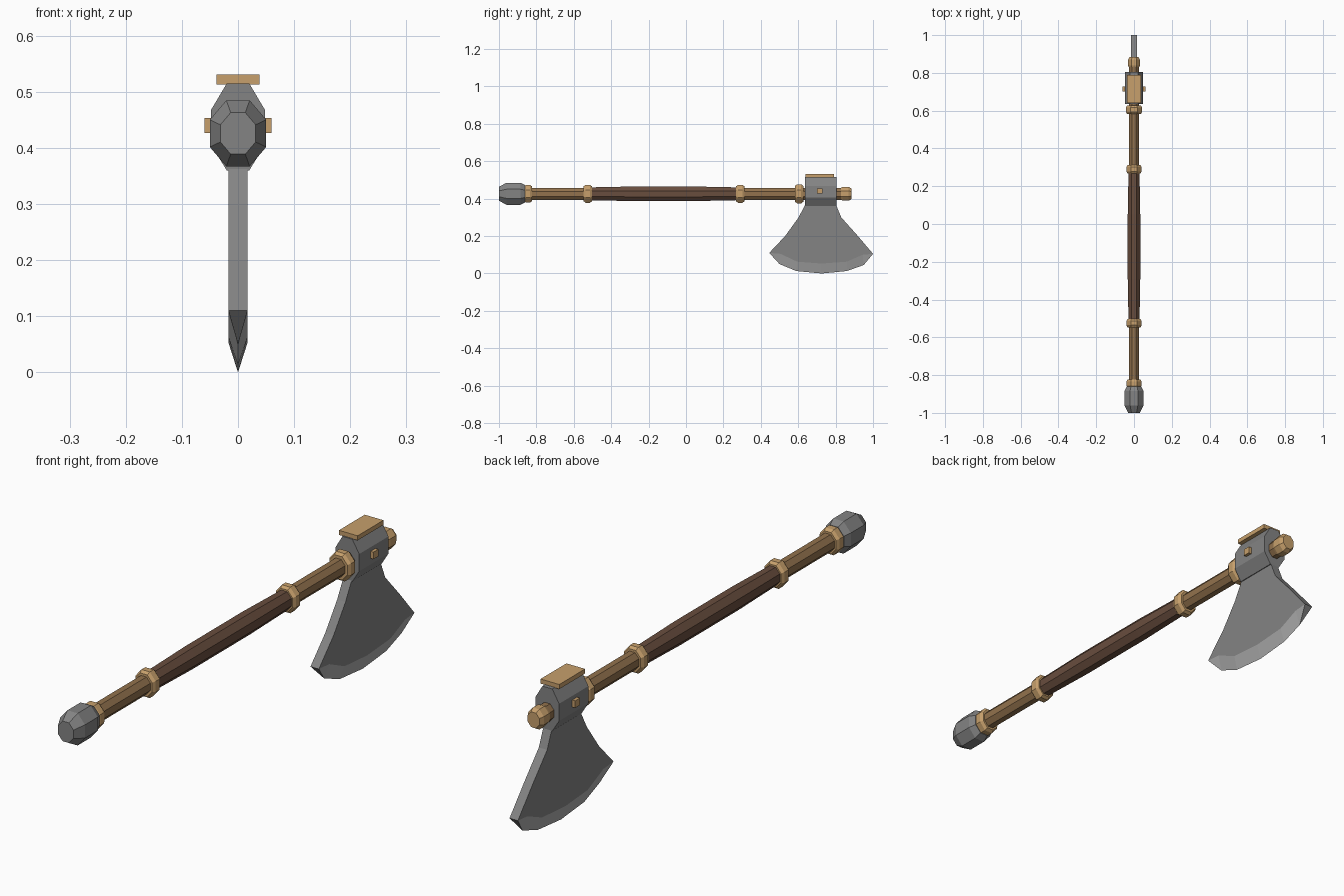
import bpy, bmesh, math
from mathutils import Vector

cube = bpy.data.objects.get("Cube")
if cube:
    bpy.data.objects.remove(cube, do_unlink=True)

AXIS_Z = 0.426
SQUASH = 0.85  # shaft sections are narrower in x than in z


def material(name, rgb):
    m = bpy.data.materials.new(name)
    m.use_nodes = True
    m.diffuse_color = (*rgb, 1)
    m.node_tree.nodes["Principled BSDF"].inputs["Base Color"].default_value = (*rgb, 1)
    return m


steel = material("dark steel", (0.23, 0.23, 0.23))
edge_steel = material("bright edge steel", (0.42, 0.42, 0.42))
brass = material("brass", (0.57, 0.35, 0.15))
wood = material("tan wood", (0.29, 0.17, 0.075))
leather = material("brown leather", (0.14, 0.075, 0.048))


def finish(name, bm, *mats):
    bmesh.ops.recalc_face_normals(bm, faces=bm.faces)
    mesh = bpy.data.meshes.new(name)
    bm.to_mesh(mesh)
    bm.free()
    for m in mats:
        mesh.materials.append(m)
    obj = bpy.data.objects.new(name, mesh)
    bpy.context.collection.objects.link(obj)
    return obj


def loft(name, sections, mat):
    """Skin a list of closed point rings and cap both ends."""
    bm = bmesh.new()
    rings = [[bm.verts.new(p) for p in s] for s in sections]
    n = len(rings[0])
    for a, b in zip(rings, rings[1:]):
        for i in range(n):
            j = (i + 1) % n
            bm.faces.new((a[i], a[j], b[j], b[i]))
    bm.faces.new(rings[0])
    bm.faces.new(rings[-1])
    return finish(name, bm, mat)


def octagon(y, r):
    c = r / math.cos(math.pi / 8)
    angles = [math.pi / 8 + i * math.pi / 4 for i in range(8)]
    return [(c * SQUASH * math.cos(a), y, AXIS_Z + c * math.sin(a)) for a in angles]


def turned(name, profile, mat):
    return loft(name, [octagon(y, r) for y, r in profile], mat)


def collar(name, y, r, half=0.022):
    turned(name, [(y - half, r * 0.84), (y - half * 0.5, r),
                  (y + half * 0.5, r), (y + half, r * 0.84)], brass)


def box(name, center, size, mat):
    bm = bmesh.new()
    bmesh.ops.create_cube(bm, size=1)
    for v in bm.verts:
        v.co = Vector(a * b for a, b in zip(v.co, size)) + Vector(center)
    return finish(name, bm, mat)


# Pommel, shaft and grip
turned("pommel", [(-1, 0.037), (-0.96, 0.059), (-0.885, 0.059), (-0.86, 0.046)], steel)
turned("shaft", [(-0.87, 0.032), (0.85, 0.032)], wood)
turned("grip", [(-0.53, 0.034), (-0.38, 0.037), (-0.29, 0.039),
                (0.05, 0.039), (0.14, 0.037), (0.29, 0.034)], leather)

# Collars along the shaft
for name, y, r in (("pommel_collar", -0.845, 0.047), ("lower_grip_collar", -0.525, 0.048),
                   ("upper_grip_collar", 0.29, 0.048), ("head_collar", 0.605, 0.051)):
    collar(name, y, r)
turned("end_cap", [(0.83, 0.033), (0.84, 0.037), (0.87, 0.037), (0.885, 0.028)], brass)

# Socket that holds the blade on the shaft
half_ring = [(0.02, 0.36), (0.048, 0.405), (0.048, 0.468), (0.02, 0.515)]
ring = half_ring + [(-x, z) for x, z in reversed(half_ring)]
loft("socket", [[(x, y, z) for x, z in ring] for y in (0.635, 0.805)], steel)
box("top_plate", (0, 0.715, 0.522), (0.076, 0.15, 0.017), brass)
box("cross_pin", (0, 0.715, 0.44), (0.12, 0.028, 0.026), brass)

# Blade: flat cheeks with a ground cutting edge
T = 0.017
back = [(1.0, 0.105), (0.915, 0.205), (0.83, 0.30), (0.803, 0.366), (0.803, 0.4)]
front = [(0.637, 0.4), (0.637, 0.366), (0.60, 0.297), (0.53, 0.20), (0.445, 0.11)]
grind = [(0.505, 0.105), (0.595, 0.063), (0.725, 0.053), (0.86, 0.063), (0.945, 0.1)]
edge = [(0.50, 0.05), (0.59, 0.013), (0.725, 0), (0.86, 0.013), (0.95, 0.045)]
outline = back + front + grind
bm = bmesh.new()
sides = [[bm.verts.new((x, y, z)) for y, z in outline] for x in (T, -T)]
tip = [bm.verts.new((0, y, z)) for y, z in edge]
rim = len(back) + len(front)
for side in sides:
    bm.faces.new(side)
    inner = side[rim:]
    ground = [bm.faces.new((side[rim - 1], inner[0], tip[0])),
              bm.faces.new((inner[-1], side[0], tip[-1]))]
    for i in range(len(tip) - 1):
        ground.append(bm.faces.new((inner[i], inner[i + 1], tip[i + 1], tip[i])))
    for f in ground:
        f.material_index = 1
a, b = sides
for i in range(rim - 1):
    bm.faces.new((a[i], a[i + 1], b[i + 1], b[i]))
bm.faces.new((a[rim - 1], b[rim - 1], tip[0]))
bm.faces.new((a[0], b[0], tip[-1]))
finish("blade", bm, steel, edge_steel)
